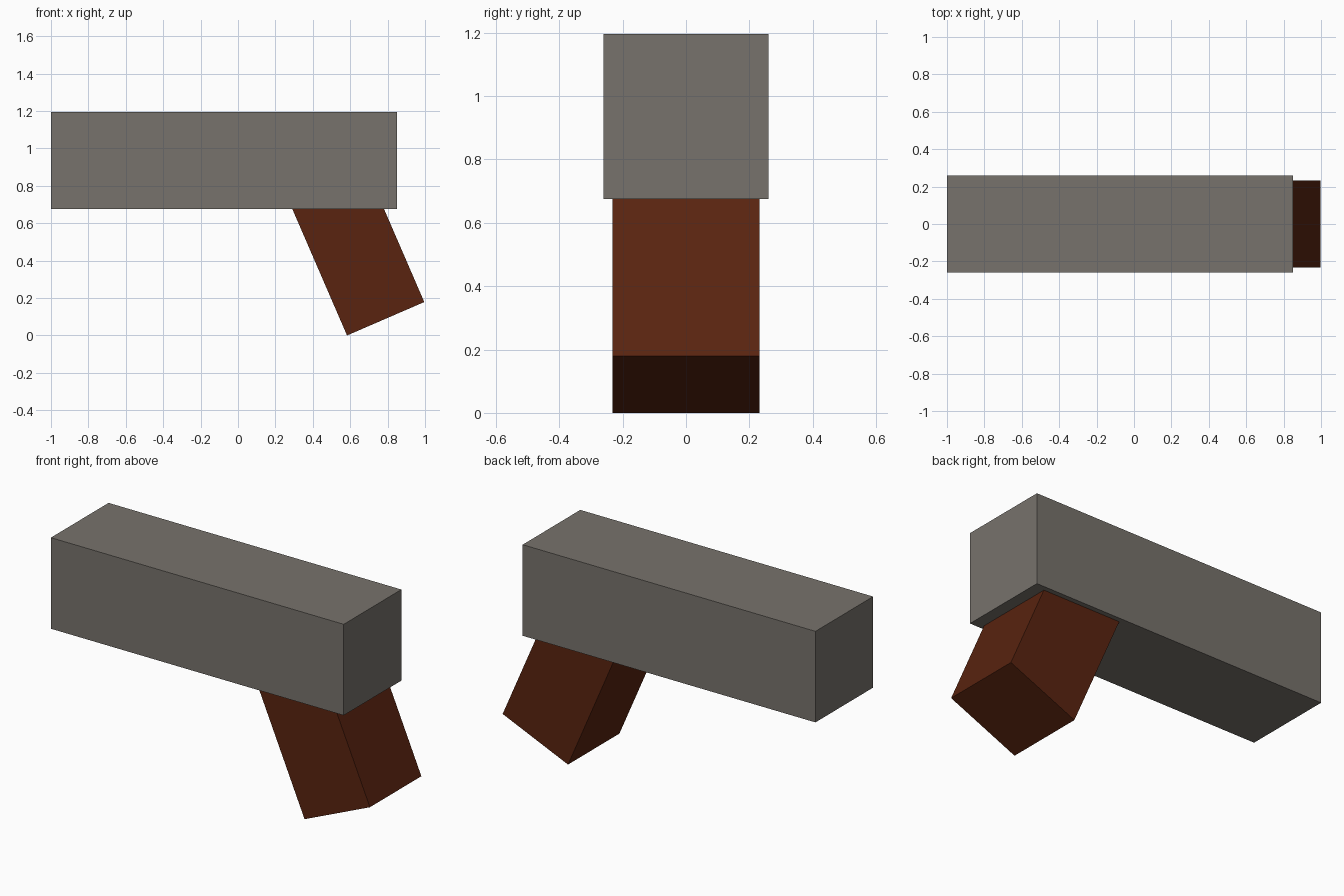
import bpy
from math import radians, sin, cos

if "Cube" in bpy.data.objects:
    bpy.data.objects.remove(bpy.data.objects["Cube"])


def material(name, rgb):
    m = bpy.data.materials.new(name)
    m.diffuse_color = (*rgb, 1)
    m.use_nodes = True
    m.node_tree.nodes["Principled BSDF"].inputs["Base Color"].default_value = m.diffuse_color
    return m


def box(name, center, size, mat, tilt=0):
    bpy.ops.mesh.primitive_cube_add(size=1, location=center, rotation=(0, tilt, 0))
    ob = bpy.context.object
    ob.name = name
    ob.scale = size
    bpy.ops.object.transform_apply(location=False, rotation=True, scale=True)
    ob.data.materials.append(mat)
    return ob


grey = material("warm grey", (0.185, 0.17, 0.15))
brown = material("dark brown", (0.10, 0.017, 0.005))

# Long horizontal body
box("upper_body", (-0.075, 0, 0.935), (1.85, 0.52, 0.52), grey)

# Slanted handle, its lowest corner on the ground and its top sunk into the body
tilt = radians(23.4)
width, length = 0.45, 0.80
cx = 0.583 + cos(tilt) * width / 2 - sin(tilt) * length / 2
cz = sin(tilt) * width / 2 + cos(tilt) * length / 2
box("handle", (cx, 0, cz), (width, 0.464, length), brown, -tilt)
